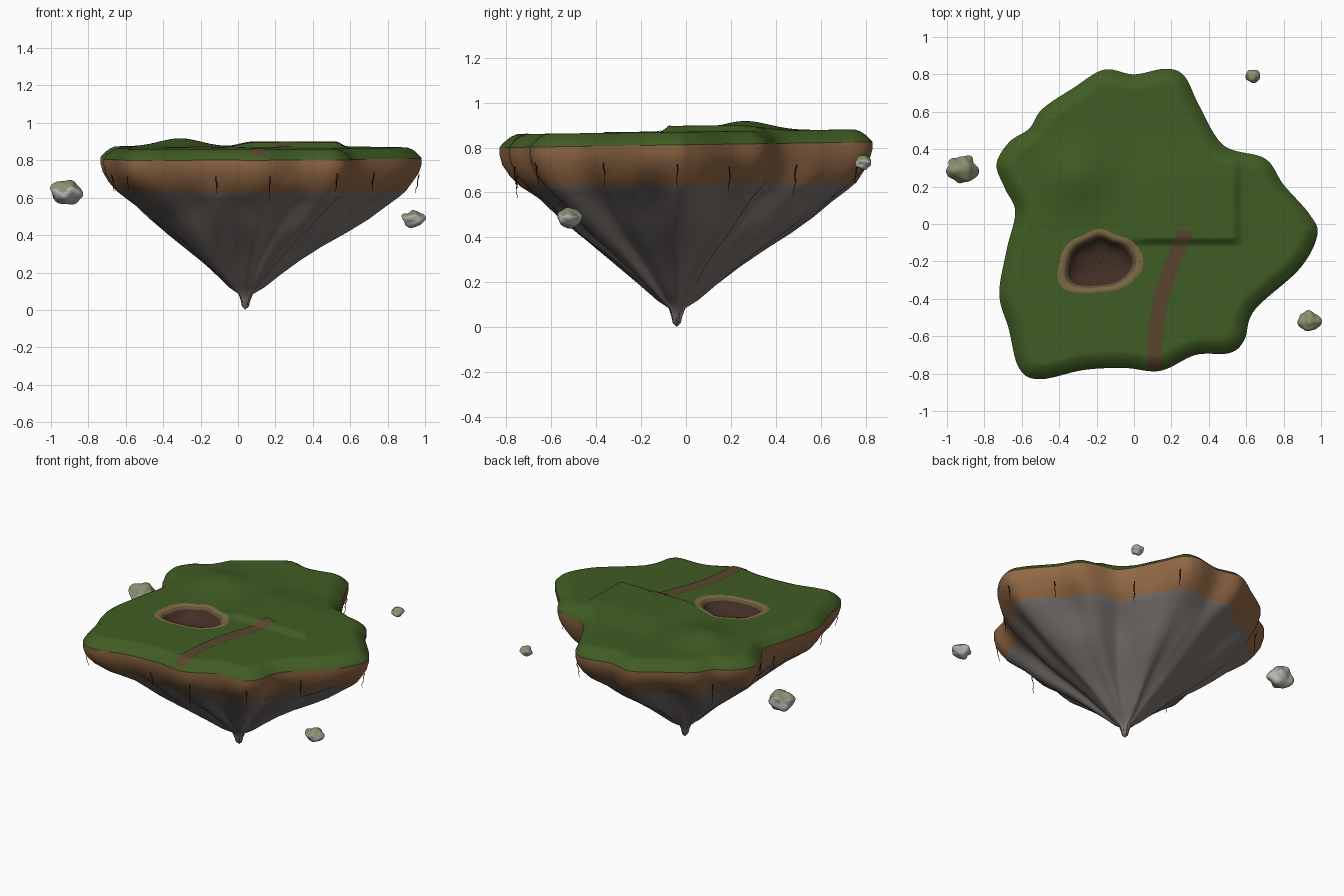
import bpy, bmesh, math, random
from mathutils import Vector, noise, kdtree

if "Cube" in bpy.data.objects:
    bpy.data.objects.remove(bpy.data.objects["Cube"], do_unlink=True)
random.seed(4)


def material(name, *rgb):
    m = bpy.data.materials.new(name)
    m.use_nodes = True
    m.diffuse_color = (*rgb, 1)
    m.node_tree.nodes["Principled BSDF"].inputs["Base Color"].default_value = (*rgb, 1)
    return m


GRASS = material("grass_green", .051, .108, .017)
DIRT = material("earth_brown", .28, .135, .058)
ROCK = material("rock_grey", .19, .168, .155)
PATH = material("path_brown", .1, .062, .027)
SAND = material("sand_tan", .2, .142, .06)
BANK = material("bank_brown", .125, .085, .038)
MUD = material("mud_dark", .055, .028, .018)
ROOT = material("root_dark", .02, .014, .009)
STONE = material("stone_light", .46, .46, .43)
MOSS = material("moss_sage", .25, .28, .165)


def add_mesh(name, verts, faces, mats, slots):
    me = bpy.data.meshes.new(name)
    me.from_pydata(verts, [], faces)
    for m in mats:
        me.materials.append(m)
    me.polygons.foreach_set("material_index", slots)
    me.shade_smooth()
    me.set_sharp_from_angle(angle=math.radians(50))
    ob = bpy.data.objects.new(name, me)
    bpy.context.collection.objects.link(ob)
    return ob


def loft(name, rings, mats, slot_of_band, closed=True):
    """Skin a list of rings with equal point counts."""
    n = len(rings[0])
    verts = [p for ring in rings for p in ring]
    faces, slots = [], []
    for r in range(len(rings) - 1):
        for i in range(n if closed else n - 1):
            j = (i + 1) % n
            faces.append((r * n + i, r * n + j, r * n + n + j, r * n + n + i))
            slots.append(slot_of_band(r))
    return add_mesh(name, verts, faces, mats, slots)


def spline(p0, p1, p2, p3, t):
    return .5 * (2 * p1 + (p2 - p0) * t + (2 * p0 - 5 * p1 + 4 * p2 - p3) * t ** 2
                 + (3 * p1 - p0 - 3 * p2 + p3) * t ** 3)


def ease(a, b, v):
    t = min(max((v - a) / (b - a), 0), 1)
    return t * t * (3 - 2 * t)


# Island outline, smoothed through a few control points
shore = [Vector(p) for p in (
    (.17, .83), (.27, .79), (.35, .63), (.48, .42), (.7, .35), (.8, .21), (.94, .05),
    (.98, -.06), (.885, -.24), (.645, -.46), (.59, -.62), (.51, -.69), (.33, -.7),
    (.14, -.785), (-.05, -.77), (-.265, -.78), (-.505, -.83), (-.615, -.77), (-.67, -.56),
    (-.72, -.375), (-.68, -.135), (-.635, .065), (-.69, .19), (-.735, .32), (-.665, .44),
    (-.56, .51), (-.49, .615), (-.32, .73), (-.16, .825), (0, .8))][::-1]
SUB = 12
N = len(shore)
outline = [spline(shore[k - 1], shore[k], shore[(k + 1) % N], shore[(k + 2) % N], s / SUB)
           for k in range(N) for s in range(SUB)]
tree = kdtree.KDTree(len(outline))
for i, p in enumerate(outline):
    tree.insert(p.to_3d(), i)
tree.balance()


def rim(y):
    return .812 + .015 * y


def ground(p, edge=None):
    """Height of the grass: rounded rim, low mound and a square raised plot."""
    x, y = p
    d = tree.find(p.to_3d())[2] if edge is None else edge
    s = min(d / .085, 1)
    top = .87 + .014 * y
    top += .044 * math.exp(-((x + .31) ** 2 + (y - .26) ** 2) / .024)
    top += (.027 * ease(-.08, .08, x) * (1 - ease(.525, .585, x))
            * ease(-.12, -.07, y) * (1 - ease(.2, .5, y)))
    return rim(y) + (top - rim(y)) * (1 - (1 - s) ** 1.8)


# Hollow outline, as radii at equal angles
HOLLOW = Vector((-.185, -.21))
radii = (.235, .215, .175, .183, .173, .2, .215, .24, .185, .155, .168, .2)


def hollow_point(o, scale=1):
    a = math.atan2(o.y - HOLLOW.y, o.x - HOLLOW.x) % math.tau
    u = a / math.tau * 12
    k = int(u)
    r = spline(*(radii[(k + j) % 12] for j in (-1, 0, 1, 2)), u - k)
    return HOLLOW + Vector((math.cos(a), math.sin(a))) * r * scale


# Grass: rounded edge, then rings in to the hollow
rings = [[(*o, ground(o, 0)) for o in outline]]
for d in (.008, .02, .035, .055, .08):
    pts = [o + (hollow_point(o) - o).normalized() * d for o in outline]
    rings.append([(*p, ground(p)) for p in pts])
STEPS = 55
for k in range(1, STEPS + 1):
    ring = []
    for o in outline:
        h = hollow_point(o)
        p = (o + (h - o).normalized() * .08).lerp(h, k / STEPS)
        ring.append((*p, ground(p)))
    rings.append(ring)
loft("grass_top", rings, [GRASS], lambda r: 0)

# Hollow: sandy border, bank and muddy floor
rings = []
for scale, dz in ((1, 0), (.93, .003), (.83, -.003), (.75, -.02), (.66, -.05), (.5, -.072),
                  (.25, -.08), (.01, -.08)):
    pts = [hollow_point(o, scale) for o in outline]
    rings.append([(*p, ground(p) + dz) for p in pts])
loft("hollow", rings, [SAND, BANK, MUD], lambda r: 0 if r < 2 else 1 if r == 2 else 2)

# Underside: rock cone with folds, and an earth band above it
TIP = Vector((.038, -.042))
profile = ((.002, .003), (.022, .02), (.03, .05), (.045, .085), (.11, .12), (.2, .185),
           (.315, .265), (.435, .34), (.565, .415), (.67, .485), (.765, .555), (.85, .605),
           (.9, .636), (.95, .685), (.985, .735), (1, .78), (1, .812))
rings = []
for f, z in profile:
    ring = []
    for o in outline:
        way = (o - TIP).normalized()
        wobble = noise.noise(Vector((way.x * 4, way.y * 4, z * 3)))
        amp = .12 * ease(0, .3, z) * (1 - ease(.55, .75, z))
        p = TIP + (o - TIP) * f * (1 + amp * wobble)
        ring.append((*p, z + .015 * p.y * f))
    rings.append(ring)
loft("earth_and_rock", rings, [ROCK, DIRT], lambda r: 1 if r >= 12 else 0)

# Worn path, a thin strip lying on the grass
route = [Vector(p) for p in ((.3, .07), (.278, -.035), (.215, -.19), (.145, -.4), (.113, -.615),
                             (.11, -.775), (.11, -.9))]
line = [spline(*route[k:k + 4], s / 12) for k in range(4) for s in range(12)] + [route[5]]
rings = []
for i, p in enumerate(line):
    t = line[min(i + 1, len(line) - 1)] - line[max(i - 1, 0)]
    side = Vector((-t.y, t.x)).normalized()
    pts = [p + side * w * .01 for w in range(-4, 5)]
    rings.append([(*q, ground(q) + .004) for q in pts])
path = loft("path", rings, [PATH], lambda r: 0, closed=False)
if path.data.polygons[0].normal.z < 0:
    path.data.flip_normals()

# Thin roots hanging from the earth band
curve = bpy.data.curves.new("roots", "CURVE")
curve.dimensions = "3D"
curve.bevel_depth = .003
curve.bevel_resolution = 1
curve.use_fill_caps = True
root_spots = ((-.125, -.78), (.18, -.78), (.54, -.68), (.76, -.38), (.97, -.04), (.82, .2),
              (.42, .51), (.28, .79), (-.57, .52), (-.68, .14), (-.66, -.02), (-.7, -.5),
              (-.6, -.77))
for spot in root_spots:
    o = outline[tree.find((*spot, 0))[1]]
    z, length = random.uniform(.7, .76), random.uniform(.09, .14)
    sp = curve.splines.new("POLY")
    sp.points.add(5)
    for i, pt in enumerate(sp.points):
        t = i / 5
        sway = Vector((random.uniform(-1, 1), random.uniform(-1, 1))) * .004
        p = TIP + (o - TIP) * (.985 - .02 * t) + sway
        pt.co = (*p, z - length * t, 1)
        pt.radius = 1 - .6 * t
curve.materials.append(ROOT)
bpy.context.collection.objects.link(bpy.data.objects.new("roots", curve))


# Floating stones with moss on their upper faces
def floating_stone(name, centre, size, seed):
    bm = bmesh.new()
    bmesh.ops.create_icosphere(bm, subdivisions=4, radius=1)
    for v in bm.verts:
        n = noise.noise(v.co * 1.3 + Vector((seed, seed, 0)))
        v.co *= 1 + .3 * n
        v.co = Vector(centre) + Vector(v.co[i] * size[i] for i in range(3))
    bm.normal_update()
    for f in bm.faces:
        f.material_index = int(f.normal.z > .4)
    me = bpy.data.meshes.new(name)
    bm.to_mesh(me)
    bm.free()
    me.materials.append(STONE)
    me.materials.append(MOSS)
    me.shade_smooth()
    bpy.context.collection.objects.link(bpy.data.objects.new(name, me))


floating_stone("stone_large", (-.918, .295, .63), (.08, .073, .063), 3.3)
floating_stone("stone_medium", (.935, -.52, .488), (.059, .05, .043), 7.1)
floating_stone("stone_small", (.635, .79, .733), (.037, .034, .03), 11.7)
